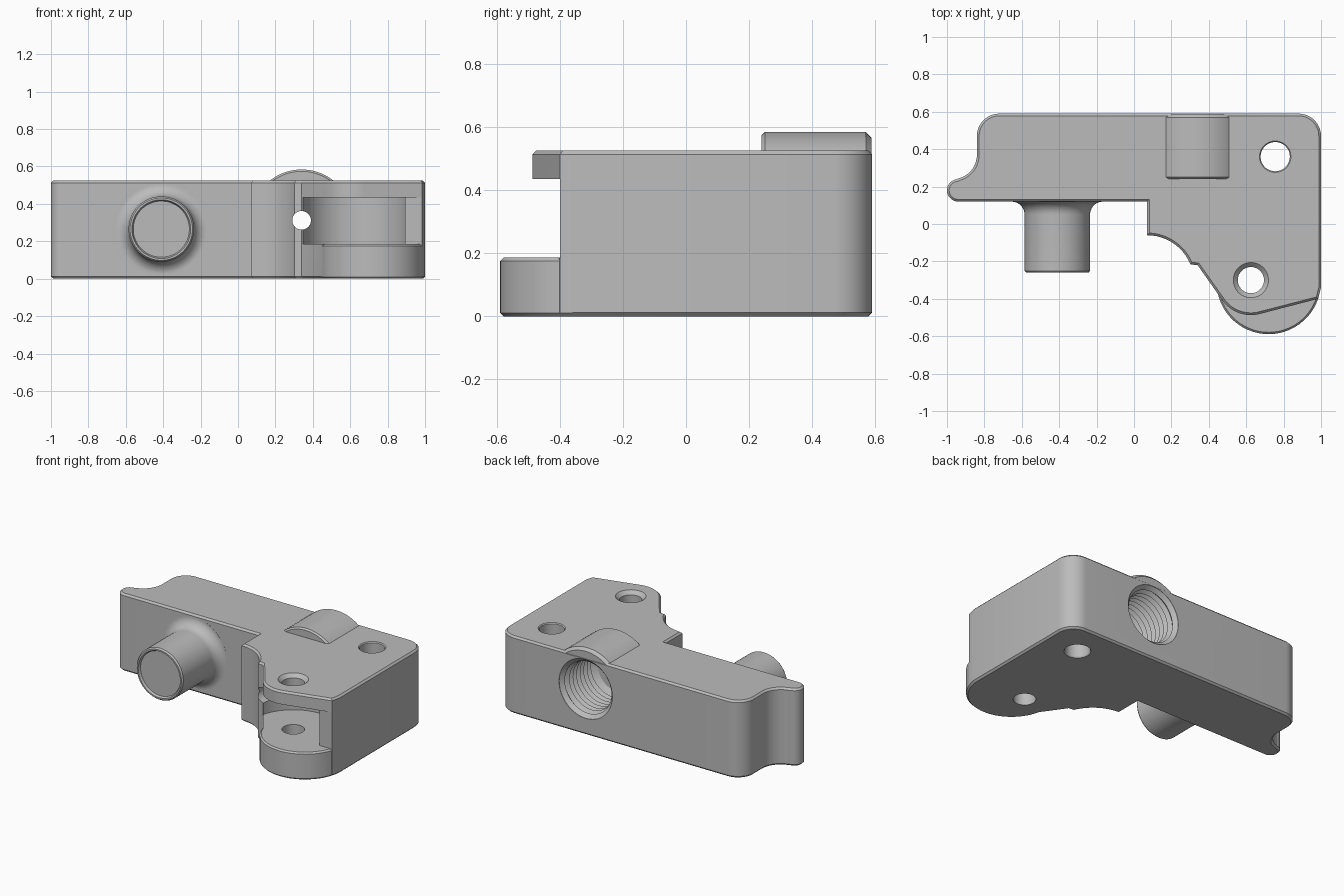
import bpy, bmesh
from math import sin, cos, radians, pi
from mathutils import Matrix

cube = bpy.data.objects.get("Cube")
if cube:
    bpy.data.objects.remove(cube)

grey = bpy.data.materials.new("plain grey")
grey.use_nodes = True
colour = (0.5, 0.5, 0.5, 1)
grey.diffuse_color = colour
grey.node_tree.nodes["Principled BSDF"].inputs["Base Color"].default_value = colour

HEIGHT = 0.525
LEDGE = 0.185
LIP = 0.435


def finish(name, bm):
    bmesh.ops.recalc_face_normals(bm, faces=bm.faces)
    mesh = bpy.data.meshes.new(name)
    bm.to_mesh(mesh)
    bm.free()
    mesh.materials.append(grey)
    ob = bpy.data.objects.new(name, mesh)
    bpy.context.collection.objects.link(ob)
    return ob


def arc(cx, cy, r, start, end):
    n = max(4, round(abs(end - start) / 6))
    angles = [radians(start + (end - start) * i / n) for i in range(n + 1)]
    return [(cx + r * cos(a), cy + r * sin(a)) for a in angles]


def prism(name, outline, z0, z1, chamfer=0):
    """Extruded outline with chamfered top and bottom rims."""
    bm = bmesh.new()
    base = bm.faces.new([bm.verts.new((x, y, z0)) for x, y in outline])
    up = bmesh.ops.extrude_face_region(bm, geom=[base], use_keep_orig=True)["geom"]
    for v in up:
        if isinstance(v, bmesh.types.BMVert):
            v.co.z = z1
    bmesh.ops.recalc_face_normals(bm, faces=bm.faces)
    if chamfer:
        rims = [e for e in bm.edges if abs(e.verts[0].co.z - e.verts[1].co.z) < 1e-5]
        bmesh.ops.bevel(bm, geom=rims, offset=chamfer, segments=1, affect='EDGES')
    return finish(name, bm)


def lathe(name, profile, centre, along_y=False, sides=64):
    """Solid of revolution; profile is (radius, distance along axis)."""
    bm = bmesh.new()
    rings = [[bm.verts.new((r * cos(2 * pi * i / sides), r * sin(2 * pi * i / sides), h))
              for i in range(sides)] for r, h in profile]
    for a, b in zip(rings, rings[1:]):
        for i in range(sides):
            j = (i + 1) % sides
            bm.faces.new((a[i], a[j], b[j], b[i]))
    bm.faces.new(rings[0])
    bm.faces.new(rings[-1])
    if along_y:
        bm.transform(Matrix.Rotation(radians(-90), 4, 'X'))
    bm.transform(Matrix.Translation(centre))
    return finish(name, bm)


def combine(target, tool, operation):
    mod = target.modifiers.new(tool.name, 'BOOLEAN')
    mod.operation = operation
    mod.solver = 'EXACT'
    mod.object = tool
    bpy.context.view_layer.objects.active = target
    bpy.ops.object.modifier_apply(modifier=mod.name)
    bpy.data.objects.remove(tool)


# Main L-shaped block
outline = [(0.07, 0.12)]
outline += arc(0.07, -0.31, 0.25, 90, 22)
outline += [(0.34, -0.22)]
outline += arc(0.625, -0.30, 0.187, -143, -74)
outline += [(0.985, -0.40), (1.0, -0.34)]
outline += arc(0.88, 0.47, 0.12, 0, 90)
outline += arc(-0.72, 0.47, 0.12, 90, 180)
outline += arc(-0.97, 0.37, 0.13, 0, -77)
outline += arc(-0.94, 0.18, 0.06, 95, 270)
body = prism("bracket_body", outline, 0, HEIGHT, 0.012)

# Pocket between lower ledge and upper lip
pocket = lathe("pocket", [(0.285, LEDGE), (0.285, LIP)], (0.625, -0.30, 0))
combine(body, pocket, 'DIFFERENCE')
front = prism("pocket_front", [(0.45, -0.7), (1.1, -0.7), (1.1, -0.40), (0.45, -0.40)], LEDGE, LIP)
combine(body, front, 'DIFFERENCE')

# Rounded lower ledge, sitting just under the pocket
ledge = prism("ledge", arc(0.72, -0.31, 0.279, 0, 354), 0, LEDGE + 0.0005, 0.010)
combine(body, ledge, 'UNION')

# Raised barrel over the threaded bore
AXIS = (0.34, 0, 0.312)
barrel = lathe("barrel", [(0.262, 0.24), (0.272, 0.25), (0.272, 0.57), (0.254, 0.588)], AXIS, True, 96)
combine(body, barrel, 'UNION')

# Threaded bore and the small through passage
thread = [(0.15, 0.25)]
for i in range(8):
    y = 0.26 + i * 0.038
    thread += [(0.165, y), (0.19, y + 0.019)]
thread += [(0.175, 0.563), (0.20, 0.588), (0.20, 0.65)]
combine(body, lathe("thread", thread, AXIS, True, 48), 'DIFFERENCE')
combine(body, lathe("passage", [(0.05, -0.5), (0.05, 0.3)], AXIS, True, 32), 'DIFFERENCE')

# Vertical screw holes with chamfered mouths
rear = [(0.088, -0.01), (0.078, 0.008), (0.078, HEIGHT - 0.006), (0.09, HEIGHT + 0.006)]
combine(body, lathe("rear_hole", rear, (0.755, 0.36, 0)), 'DIFFERENCE')
fore = [(0.07, -0.1), (0.07, HEIGHT - 0.024), (0.1, HEIGHT + 0.006)]
combine(body, lathe("fore_hole", fore, (0.625, -0.30, 0)), 'DIFFERENCE')

# Round spigot with a filleted root and dished end
spigot = [(0.235, 0.14), (0.245, 0.119)]
spigot += [(0.245 - 0.07 * sin(radians(a)), 0.05 + 0.07 * cos(radians(a))) for a in range(10, 91, 10)]
spigot += [(0.175, -0.25), (0.167, -0.26), (0.157, -0.26), (0.15, -0.245)]
combine(body, lathe("spigot", spigot, (-0.41, 0, 0.265), True), 'UNION')

bpy.ops.object.select_all(action='DESELECT')
body.select_set(True)
bpy.context.view_layer.objects.active = body
bpy.ops.object.shade_smooth_by_angle(angle=radians(28))
